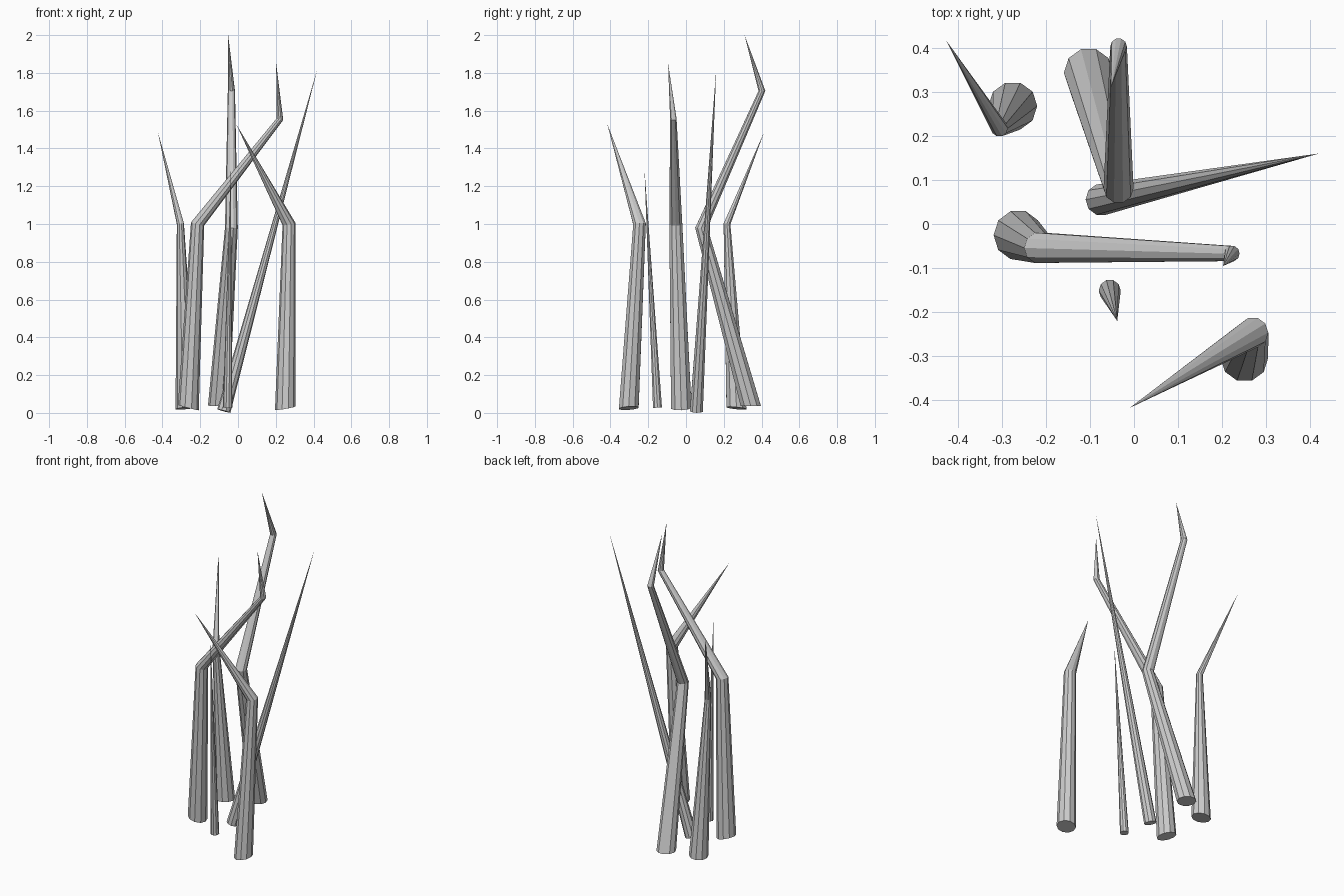
import bpy, bmesh, math
from mathutils import Vector

if "Cube" in bpy.data.objects:
    bpy.data.objects.remove(bpy.data.objects["Cube"])

SIDES = 10

grey = bpy.data.materials.new("plain grey")
grey.diffuse_color = (0.6, 0.6, 0.6, 1)
grey.use_nodes = True
grey.node_tree.nodes["Principled BSDF"].inputs["Base Color"].default_value = grey.diffuse_color


def stalk(name, rings, tip):
    """Bent tapering stalk: rings of (x, y, z, radius) closed by a pointed tip."""
    bm = bmesh.new()
    tip = Vector(tip)
    # all rings are square to the overall direction from base to tip
    turn = Vector((0, 0, 1)).rotation_difference(tip - Vector(rings[0][:3]))
    loops = []
    for x, y, z, r in rings:
        loop = []
        for i in range(SIDES):
            a = math.tau * i / SIDES
            offset = turn @ Vector((r * math.cos(a), r * math.sin(a), 0))
            loop.append(bm.verts.new(Vector((x, y, z)) + offset))
        loops.append(loop)
    point = bm.verts.new(tip)
    bm.faces.new(loops[0][::-1])
    for i in range(SIDES):
        j = (i + 1) % SIDES
        for low, high in zip(loops, loops[1:]):
            bm.faces.new((low[i], low[j], high[j], high[i]))
        bm.faces.new((loops[-1][i], loops[-1][j], point))
    mesh = bpy.data.meshes.new(name)
    bm.to_mesh(mesh)
    bm.free()
    mesh.materials.append(grey)
    bpy.context.collection.objects.link(bpy.data.objects.new(name, mesh))


# Stalks with one bend
stalk("back_left_stalk",
      [(-0.275, 0.267, 0.025, 0.056), (-0.305, 0.217, 1.0, 0.019)],
      (-0.425, 0.415, 1.49))
stalk("front_right_stalk",
      [(0.25, -0.303, 0.025, 0.055), (0.27, -0.246, 1.0, 0.035)],
      (-0.01, -0.417, 1.53))

# Stalks with two bends
stalk("left_stalk",
      [(-0.263, -0.025, 0.028, 0.057), (-0.214, -0.054, 1.0, 0.036),
       (0.222, -0.067, 1.555, 0.018)],
      (0.202, -0.095, 1.85))
stalk("tall_back_stalk",
      [(-0.103, 0.343, 0.037, 0.056), (-0.035, 0.081, 0.98, 0.034),
       (-0.035, 0.402, 1.705, 0.019)],
      (-0.052, 0.31, 2.0))

# Straight stalks
stalk("leaning_stalk", [(-0.075, 0.055, 0.01, 0.036)], (0.42, 0.16, 1.82))
stalk("thin_stalk", [(-0.055, -0.151, 0.028, 0.025)], (-0.038, -0.22, 1.29))
